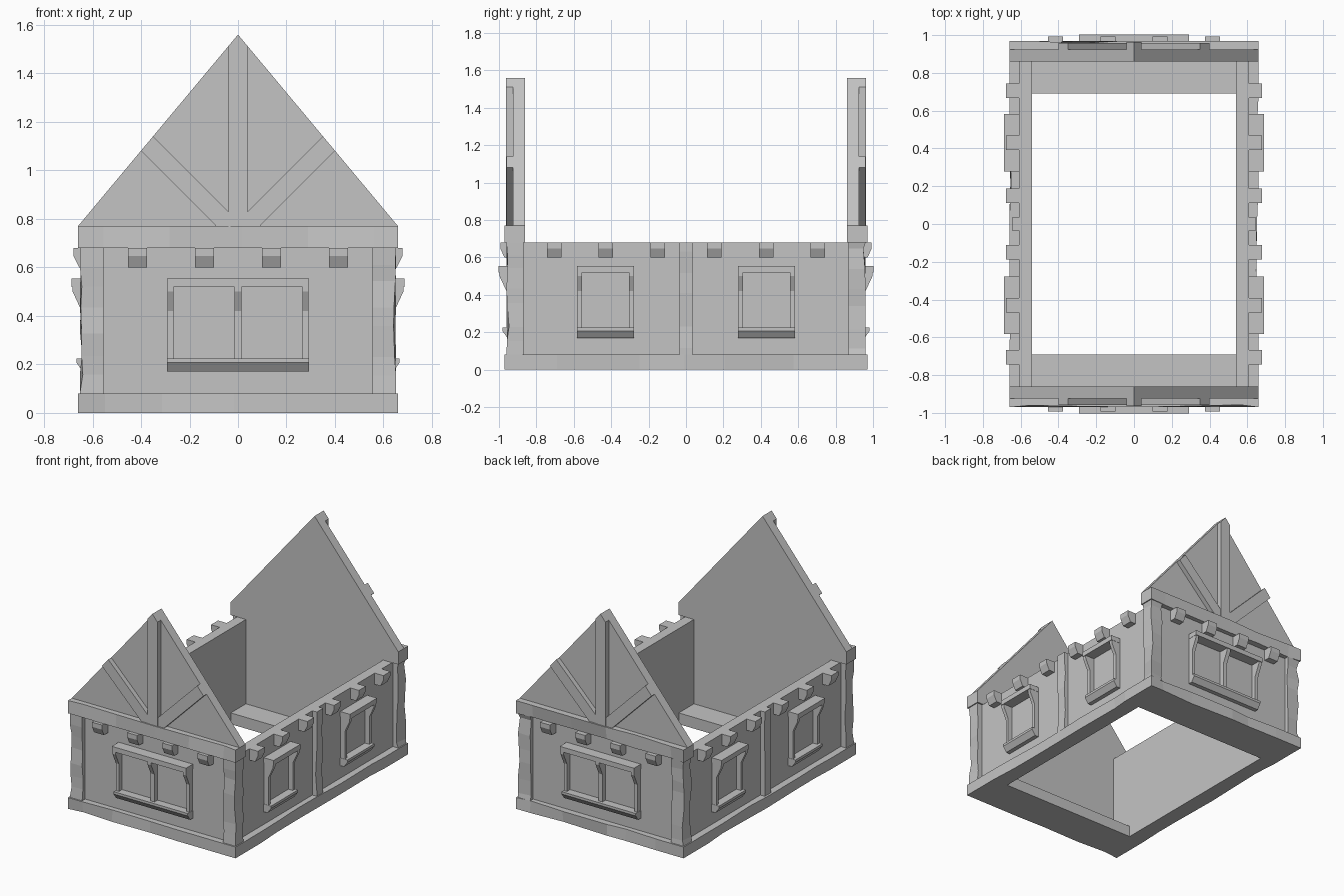
import bpy, bmesh, math, random
from mathutils import Matrix, Vector

random.seed(4)
if "Cube" in bpy.data.objects:
    bpy.data.objects.remove(bpy.data.objects["Cube"])

GREY = (0.55, 0.55, 0.55, 1)
stone = bpy.data.materials.new("plain_grey")
stone.use_nodes = True
stone.diffuse_color = GREY
stone.node_tree.nodes["Principled BSDF"].inputs["Base Color"].default_value = GREY

BASE, EAVE, PLATE, APEX = 0.08, 0.68, 0.77, 1.56
PANE_LOW, PANE_TOP = 0.225, 0.52
HALF_X = 0.66


def finish(bm, name, side):
    """Turn a part built facing -y onto its side of the house."""
    label, angle = side
    mesh = bpy.data.meshes.new(name)
    bm.to_mesh(mesh)
    bm.free()
    mesh.transform(Matrix.Rotation(math.radians(angle), 4, "Z"))
    mesh.materials.append(stone)
    obj = bpy.data.objects.new(f"{label}_{name}", mesh)
    bpy.context.collection.objects.link(obj)


def add_box(bm, lo, hi, turn=None):
    lo, hi = Vector(lo), Vector(hi)
    m = Matrix.Translation((lo + hi) / 2)
    if turn:
        m = m @ turn
    return bmesh.ops.create_cube(bm, size=1, matrix=m @ Matrix.Diagonal((*(hi - lo), 1)))


def cut(bm, co, no, clear=False):
    geom = bm.verts[:] + bm.edges[:] + bm.faces[:]
    bmesh.ops.bisect_plane(bm, geom=geom, plane_co=co, plane_no=no, clear_outer=clear)


def hewn_beam(name, side, lo, hi, axis, outs, cuts=5, depth=0.014):
    """Box beam with shallow chips along its outward edges."""
    bm = bmesh.new()
    add_box(bm, lo, hi)
    mid = (Vector(lo) + Vector(hi)) / 2
    no = Vector((0, 0, 0))
    no[axis] = 1
    for i in range(cuts):
        at = mid.copy()
        t = (i + random.uniform(0.3, 0.9)) / (cuts + 0.2)
        at[axis] = lo[axis] + t * (hi[axis] - lo[axis])
        cut(bm, at, no)
    for v in bm.verts:
        inner = lo[axis] + 0.01 < v.co[axis] < hi[axis] - 0.01
        for out in map(Vector, outs):
            if inner and (v.co - mid).dot(out) > 0 and random.random() < 0.6:
                v.co -= out * random.uniform(0.2, 1) * depth
    finish(bm, name, side)


def prism(name, side, points, a, b, along, off):
    """Extrude (depth, z) points along the wall, or (u, z) points outward."""
    bm = bmesh.new()
    rings = []
    for t in (a, b):
        if along:
            rings.append([bm.verts.new((t, -off - d, z)) for d, z in points])
        else:
            rings.append([bm.verts.new((u, -off - t, z)) for u, z in points])
    bm.faces.new(rings[0])
    bm.faces.new(rings[1])
    n = len(points)
    for i in range(n):
        j = (i + 1) % n
        bm.faces.new((rings[0][i], rings[0][j], rings[1][j], rings[1][i]))
    bmesh.ops.recalc_face_normals(bm, faces=bm.faces)
    finish(bm, name, side)


def wall(side, half, off, thick, panes):
    """Wall with window recesses open at the front and a plain inner face."""
    bm = bmesh.new()
    add_box(bm, (-half, -off, BASE), (half, thick - off, EAVE))
    for z in (PANE_LOW, PANE_TOP):
        cut(bm, (0, 0, z), (0, 0, 1))
    for pane in panes:
        for u in pane:
            cut(bm, (u, 0, 0), (1, 0, 0))
    for u0, u1 in panes:
        for f in bm.faces[:]:
            c = f.calc_center_median()
            if f.normal.y < -0.9 and u0 < c.x < u1 and PANE_LOW < c.z < PANE_TOP:
                new = bmesh.ops.extrude_face_region(bm, geom=[f])["geom"]
                for g in new:
                    if isinstance(g, bmesh.types.BMVert):
                        g.co.y += thick - 0.003
                caps = [g for g in new if isinstance(g, bmesh.types.BMFace)]
                bmesh.ops.delete(bm, geom=caps, context="FACES_ONLY")
                break
        bm.normal_update()
    finish(bm, "wall", side)


def lattice(side, off, u0, u1):
    """Crossed diagonal bars trimmed to the pane."""
    bm = bmesh.new()
    du, dz, w = 0.095, 0.115, 0.013
    mu, mz = (u0 + u1) / 2, (PANE_LOW + PANE_TOP) / 2
    for sign in (-1, 1):
        turn = Matrix.Rotation(sign * math.atan2(du, dz), 4, "Y")
        for k in range(-5, 6):
            u = mu + (k + 0.5) * du
            layer = 0.002 * sign
            add_box(bm, (u - w, 0.012 - off + layer, mz - 0.5),
                    (u + w, 0.028 - off + layer, mz + 0.5), turn)
    for co, no in (((u0, 0, 0), (-1, 0, 0)), ((u1, 0, 0), (1, 0, 0)),
                   ((0, 0, PANE_LOW), (0, 0, -1)), ((0, 0, PANE_TOP), (0, 0, 1))):
        cut(bm, co, no, clear=True)
    finish(bm, "window_lattice", side)


BRACKET = [(0, 0.53), (0.072, 0.53), (0.072, 0.50), (0.035, 0.42), (0.035, 0.22), (0, 0.22)]
HOOD = [(0, 0.555), (0.077, 0.555), (0.077, 0.52), (0, 0.52)]
LEDGE = [(0, PANE_LOW), (0.057, PANE_LOW), (0.057, 0.208), (0.03, 0.17), (0, 0.17)]
STUB = [(0, EAVE), (0.068, EAVE), (0.068, 0.647), (0.045, 0.60), (0, 0.60)]


def window(side, off, panes):
    left, right = panes[0][0], panes[-1][1]
    prism("window_hood", side, HOOD, left - 0.027, right + 0.027, True, off)
    prism("window_ledge", side, LEDGE, left - 0.027, right + 0.027, True, off)
    uprights = [(left - 0.025, left), (right, right + 0.025)]
    uprights += [(p[1], q[0]) for p, q in zip(panes, panes[1:])]
    for a, b in uprights:
        prism("window_upright", side, BRACKET, a, b, True, off)
    for p in panes:
        lattice(side, off, *p)


def stubs(side, off, centres):
    for u in centres:
        prism("joist_end", side, STUB, u - 0.039, u + 0.039, True, off)


# Gable ends
END = 0.925
END_PANES = [(-0.265, -0.015), (0.015, 0.265)]
slope = (APEX - PLATE) / HALF_X
for side in (("front", 0), ("back", 180)):
    wall(side, 0.61, END, 0.065, END_PANES)
    window(side, END, END_PANES)
    stubs(side, END, (-0.415, -0.138, 0.138, 0.415))
    hewn_beam("base_beam", side, (-HALF_X, -0.97, 0), (HALF_X, -0.69, BASE), 0, [(0, -1, 0)])
    hewn_beam("tie_beam", side, (-HALF_X, -0.97, EAVE), (HALF_X, -0.86, PLATE), 0, [(0, -1, 0)])
    for s in (-1, 1):
        x0, x1 = sorted((s * 0.555, s * 0.652))
        hewn_beam("corner_post", side, (x0, -0.96, BASE), (x1, -0.87, EAVE), 2,
                  [(s, 0, 0), (0, -1, 0)], cuts=6)
        brace = [(0.035, 0.825), (0.35, APEX - slope * 0.35), (0.40, APEX - slope * 0.40),
                 (0.09, PLATE), (0.035, PLATE)]
        prism("gable_brace", side, [(s * u, z) for u, z in brace], 0, 0.034, False, END)
    prism("gable_panel", side, [(-HALF_X, PLATE), (HALF_X, PLATE), (0, APEX)],
          -0.065, 0, False, END)
    shoulder = APEX - slope * 0.04
    prism("gable_post", side, [(-0.04, PLATE), (0.04, PLATE), (0.04, shoulder),
                               (0, APEX), (-0.04, shoulder)], 0, 0.038, False, END)

# Long sides
LONG = 0.61
for side in (("left", 90), ("right", -90)):
    panes = [(-0.555, -0.305), (0.305, 0.555)]
    wall(side, 0.86, LONG, 0.07, panes)
    for p in panes:
        window(side, LONG, [p])
    stubs(side, LONG, [s * u for s in (-1, 1) for u in (0.15, 0.43, 0.705)])
    hewn_beam("base_beam", side, (-0.69, -HALF_X, 0), (0.69, -0.54, BASE), 0, [(0, -1, 0)])
    hewn_beam("middle_post", side, (-0.035, -0.645, BASE), (0.035, -0.60, EAVE), 2, [(0, -1, 0)])
